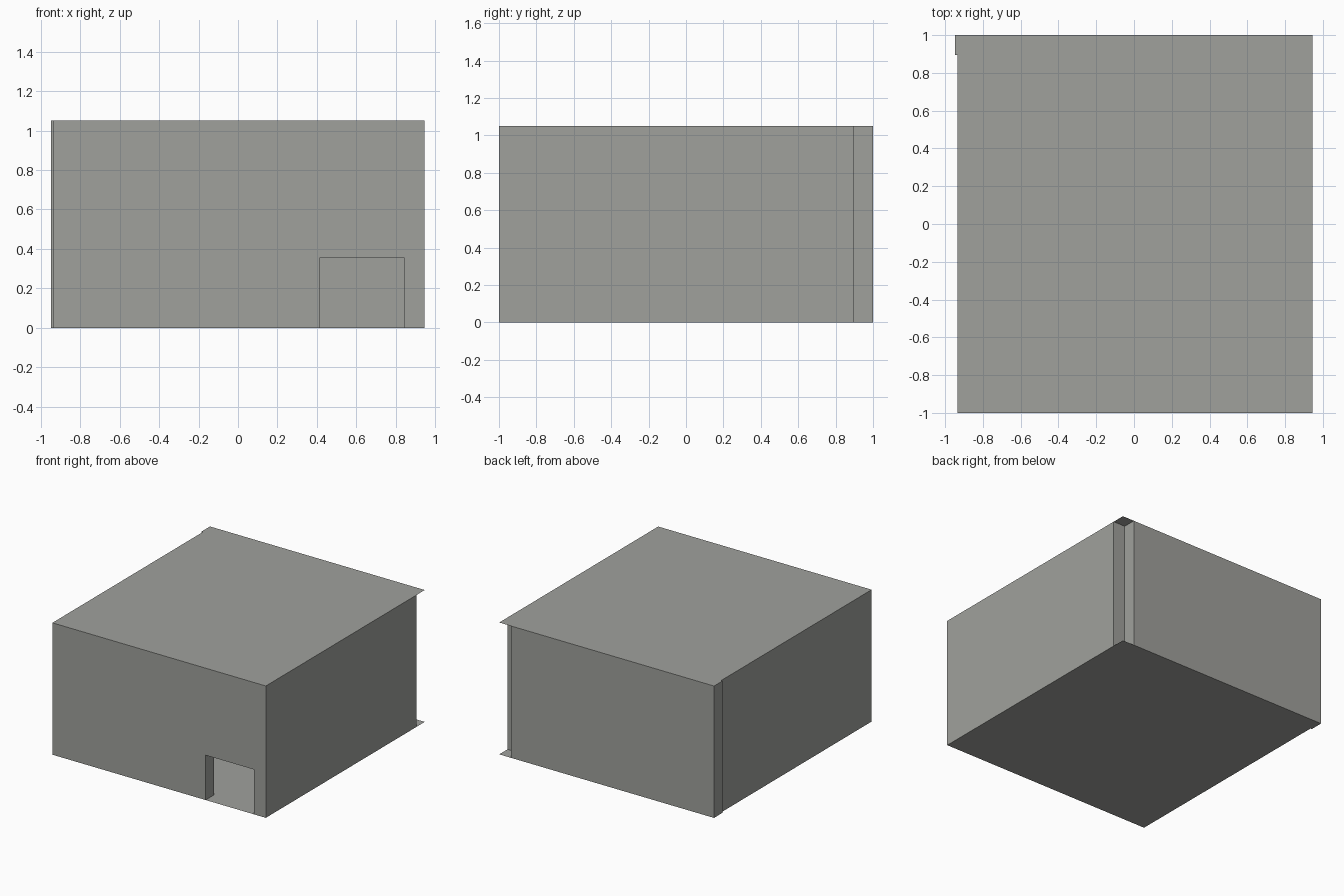
import bpy, bmesh
from mathutils import Vector

if "Cube" in bpy.data.objects:
    bpy.data.objects.remove(bpy.data.objects["Cube"])

H = 1.05                     # room height
T = 0.105                    # wall thickness
XL, XR, Y = -0.935, 0.945, 1.0
XI, YI = XR - T, Y - T       # inner faces of the right and back walls
XP = -0.947                  # back wall end, standing slightly proud

grey = bpy.data.materials.new("warm_grey")
grey.diffuse_color = (0.35, 0.356, 0.335, 1)
grey.use_nodes = True
grey.node_tree.nodes["Principled BSDF"].inputs["Base Color"].default_value = grey.diffuse_color


def prism(name, outline, depth, caps=True):
    """Extrude a closed outline along depth; without depth it is a flat sheet."""
    bm = bmesh.new()
    face = bm.faces.new([bm.verts.new(p) for p in outline])
    if depth:
        res = bmesh.ops.extrude_face_region(bm, geom=[face], use_keep_orig=True)
        new = [v for v in res["geom"] if isinstance(v, bmesh.types.BMVert)]
        bmesh.ops.translate(bm, verts=new, vec=depth)
        bmesh.ops.recalc_face_normals(bm, faces=bm.faces[:])
        if not caps:
            bm.normal_update()
            ends = [f for f in bm.faces if abs(f.normal.dot(Vector(depth).normalized())) > 0.9]
            bmesh.ops.delete(bm, geom=ends, context='FACES_ONLY')
    me = bpy.data.meshes.new(name)
    bm.to_mesh(me)
    bm.free()
    me.materials.append(grey)
    ob = bpy.data.objects.new(name, me)
    bpy.context.collection.objects.link(ob)
    return ob


def wall(name, x0, x1, y0, y1):
    # open top and bottom: the floor and ceiling sheets close them
    return prism(name, [(x0, y0, 0), (x1, y0, 0), (x1, y1, 0), (x0, y1, 0)], (0, 0, H), caps=False)


# Plain walls; the back and right ones meet only at their inner corner
wall("left_wall", XL, XL + T, -YI, YI)
wall("right_wall", XI, XR, -YI, YI)
wall("back_wall", XP, XI, YI, Y)

# Front wall with a doorway beside the right wall
DX, DH = 0.415, 0.357
profile = [(XL, 0), (DX, 0), (DX, DH), (XI, DH), (XI, 0), (XR, 0), (XR, H), (XL, H)]
prism("front_wall", [(x, -Y, z) for x, z in profile], (0, T, 0))

# Floor and ceiling sheets, covering the open back right corner
plan = [(XL, -Y), (XR, -Y), (XR, Y), (XP, Y), (XP, YI), (XL, YI)]
prism("ceiling", [(x, y, H) for x, y in plan], None)
prism("floor", [(x, y, 0) for x, y in reversed(plan)], None)
